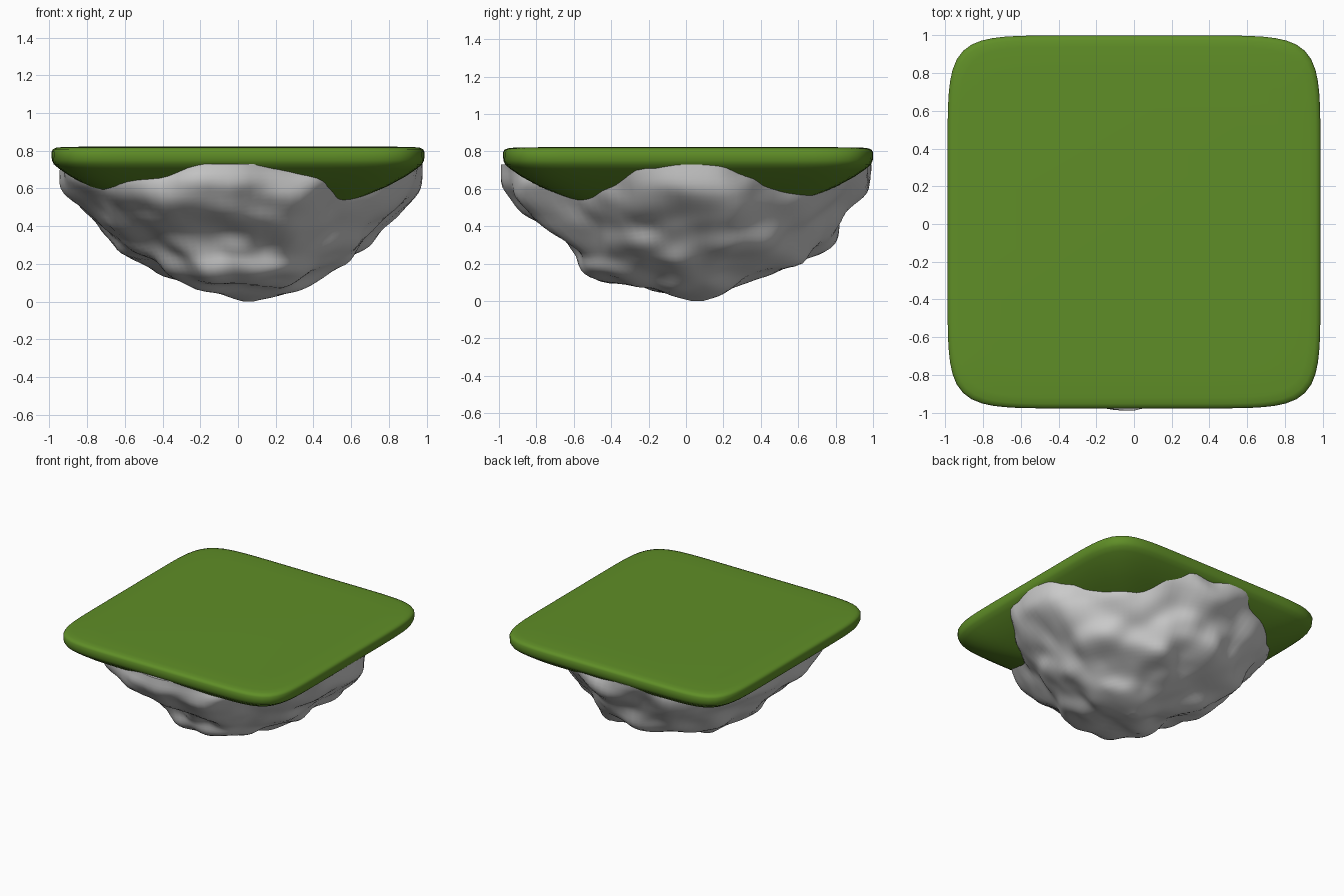
import bpy, bmesh, math
from mathutils import Vector, noise

if "Cube" in bpy.data.objects:
    bpy.data.objects.remove(bpy.data.objects["Cube"])


def loft(name, rings, smooth=40):
    """Skin a stack of equal-sized closed rings and cap both ends."""
    bm = bmesh.new()
    loops = [[bm.verts.new(p) for p in ring] for ring in rings]
    n = len(loops[0])
    for a, b in zip(loops, loops[1:]):
        for i in range(n):
            j = (i + 1) % n
            bm.faces.new((a[i], a[j], b[j], b[i]))
    bm.faces.new(loops[0][::-1])
    bm.faces.new(loops[-1])
    bmesh.ops.recalc_face_normals(bm, faces=bm.faces[:])
    mesh = bpy.data.meshes.new(name)
    bm.to_mesh(mesh)
    bm.free()
    ob = bpy.data.objects.new(name, mesh)
    bpy.context.collection.objects.link(ob)
    bpy.ops.object.select_all(action='DESELECT')
    ob.select_set(True)
    bpy.context.view_layer.objects.active = ob
    bpy.ops.object.shade_smooth_by_angle(angle=math.radians(smooth))
    return ob


def curve_table(xs, ys, x):
    """Smooth (cubic Hermite) lookup in a small table."""
    def slope(i):
        a, b = max(i - 1, 0), min(i + 1, len(xs) - 1)
        return (ys[b] - ys[a]) / (xs[b] - xs[a])
    for i in range(len(xs) - 1):
        if x <= xs[i + 1]:
            h = xs[i + 1] - xs[i]
            t = (x - xs[i]) / h
            return ((2*t**3 - 3*t*t + 1) * ys[i] + (t**3 - 2*t*t + t) * h * slope(i)
                    + (3*t*t - 2*t**3) * ys[i + 1] + (t**3 - t*t) * h * slope(i + 1))
    return ys[-1]


# Grass slab: rounded-square rings, flat on top with a bowl-shaped underside
def rounded_square(scale, z, n=144, power=8):
    pts = []
    for i in range(n):
        a = 2 * math.pi * i / n
        c, s = math.cos(a), math.sin(a)
        r = scale * 0.989 / (abs(c) ** power + abs(s) ** power) ** (1 / power)
        pts.append((r * c, r * s + 0.011, z))
    return pts


grass_profile = [(0.05, 0.43), (0.25, 0.44), (0.42, 0.47), (0.55, 0.51),
                 (0.68, 0.56), (0.80, 0.61), (0.90, 0.664), (0.96, 0.705),
                 (0.988, 0.728), (0.998, 0.75), (1.0, 0.77), (1.0, 0.795),
                 (0.993, 0.808), (0.975, 0.816), (0.94, 0.82), (0.8, 0.822)]
grass = loft("grass_slab", [rounded_square(s, z) for s, z in grass_profile])
green = bpy.data.materials.new("grass_green")
green.diffuse_color = (0.115, 0.27, 0.02, 1)
green.use_nodes = True
green.node_tree.nodes["Principled BSDF"].inputs["Base Color"].default_value = green.diffuse_color
grass.data.materials.append(green)

# Rock underside: four side profiles blended round the axis, then roughened
heights = [0, 0.03, 0.08, 0.15, 0.25, 0.36, 0.5, 0.62, 0.72]
right = [0.02, 0.11, 0.25, 0.40, 0.60, 0.73, 0.87, 0.95, 0.99]
left = [0.03, 0.16, 0.30, 0.44, 0.65, 0.74, 0.87, 0.96, 0.97]
front = [0.03, 0.14, 0.38, 0.58, 0.64, 0.74, 0.92, 1.00, 0.965]
back = [0.03, 0.12, 0.24, 0.40, 0.64, 0.77, 0.88, 0.95, 0.99]


def rock_point(a, z):
    c, s = math.cos(a), math.sin(a)
    rx = curve_table(heights, right if c > 0 else left, z)
    ry = curve_table(heights, back if s > 0 else front, z)
    r = rx * c * c + ry * s * s
    # the right-hand corners draw in, the left-hand ones swell slightly
    pull = (0.07 if s > 0 else 0.115) if c > 0 else (-0.03 if s > 0 else -0.05)
    r *= 1 - pull * math.sin(2 * a) ** 4 * min(1, z / 0.5)
    low = 1 - z / 0.72
    p = Vector((r * c + 0.06 * low, r * s + 0.06 * low, z))
    # broad dents, then smaller knobs
    broad = noise.noise(p * 3.4 + Vector((4.2, 1.7, 8.3)))
    small = noise.noise(p * 6.0 + Vector((2.1, 9.4, 3.6)))
    d = 0.07 * broad + 0.03 * small - 0.005
    out = Vector((c, s, -0.6 * low))
    p += out * d * min(1, r / 0.3)
    # ease bulges that would stick out beyond the slab
    for k, lim in ((0, 0.985), (1, 1.0)):
        over = abs(p[k]) - (lim - 0.06)
        if over > 0:
            p[k] = math.copysign(lim - 0.06 + 0.06 * math.tanh(over / 0.06), p[k])
    return p


levels = 40
rings = []
for k in range(levels + 1):
    z = 0.73 * (k / levels) ** 1.4
    rings.append([rock_point(2 * math.pi * i / 112, z) for i in range(112)])
lowest = min(p.z for ring in rings for p in ring)
for ring in rings:
    for p in ring:
        p.z = min(0.73 * (p.z - lowest) / (0.73 - lowest), 0.74)
loft("rock_underside", rings, 60)
